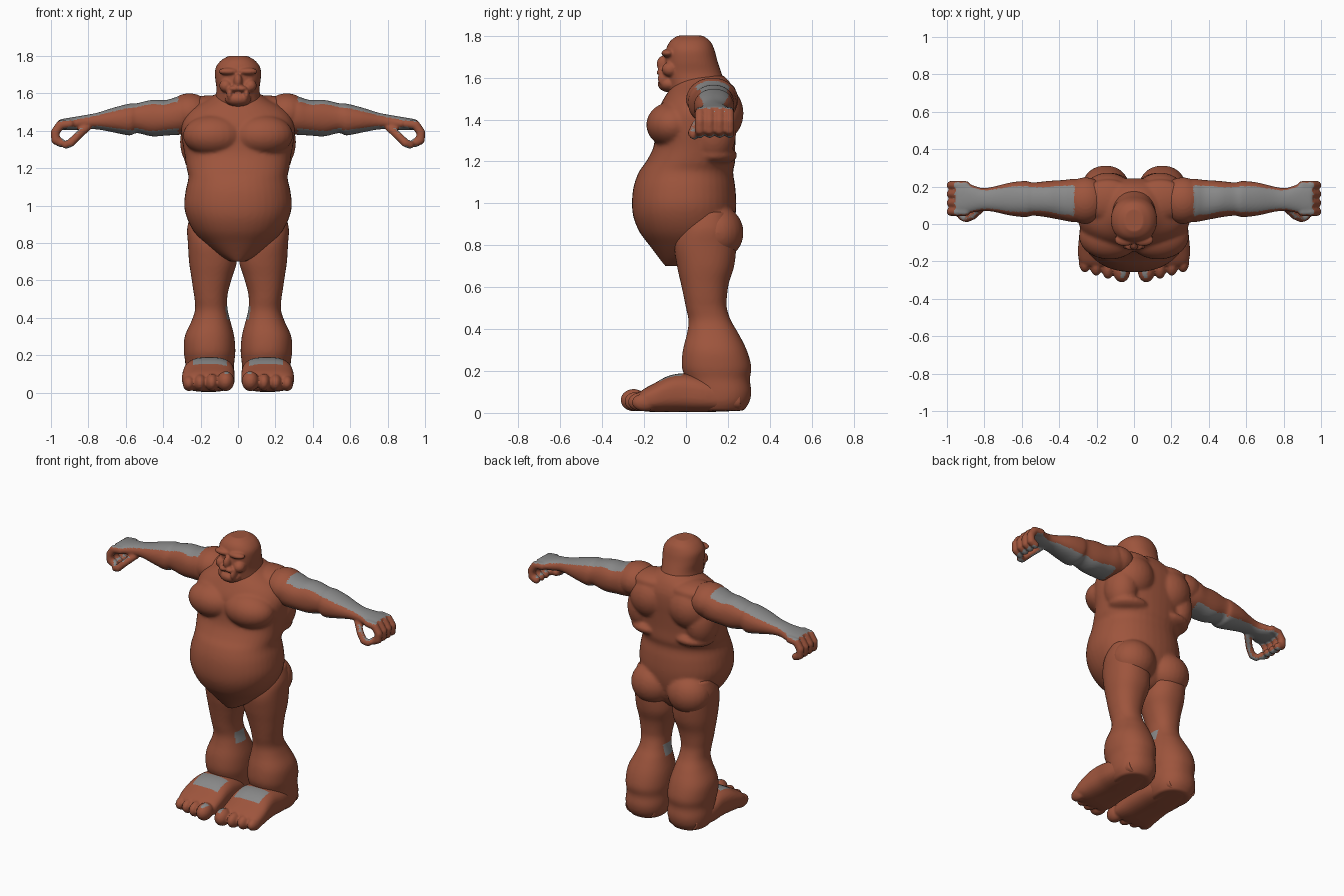
import bpy
import bmesh
import math
from mathutils import Matrix, Vector

default_cube = bpy.data.objects.get("Cube")
if default_cube:
    bpy.data.objects.remove(default_cube, do_unlink=True)


def make_material(name, colour):
    material = bpy.data.materials.new(name)
    material.use_nodes = True
    material.diffuse_color = colour
    shader = next(n for n in material.node_tree.nodes if n.type == "BSDF_PRINCIPLED")
    shader.inputs["Base Color"].default_value = colour
    shader.inputs["Roughness"].default_value = .7
    return material


skin = make_material("red brown skin", (.34, .09, .046, 1))
grey = make_material("bare grey", (.25, .25, .25, 1))


def spline(a, b, c, d, t):
    """Catmull-Rom blend between b and c."""
    return b + .5 * t * (c - a + t * (2 * a - 5 * b + 4 * c - d + t * (3 * (b - c) + d - a)))


def loft(bm, axis, rows, power=2.2, sides=40, steps=4):
    """Skin rounded sections; a row is position on the axis, then the limits on the other two axes."""
    others = [i for i in range(3) if i != axis]
    last = len(rows) - 1
    sections = []
    for i in range(last):
        near = [rows[max(0, min(last, i + k))] for k in (-1, 0, 1, 2)]
        for s in range(steps):
            sections.append([spline(*values, s / steps) for values in zip(*near)])
    sections.append(rows[-1])
    rings = []
    for position, a0, a1, b0, b1 in sections:
        ring = []
        for k in range(sides):
            angle = math.tau * k / sides
            c, s = math.cos(angle), math.sin(angle)
            point = Vector()
            point[axis] = position
            point[others[0]] = (a0 + a1) / 2 + (a1 - a0) / 2 * math.copysign(abs(c) ** (2 / power), c)
            point[others[1]] = (b0 + b1) / 2 + (b1 - b0) / 2 * math.copysign(abs(s) ** (2 / power), s)
            ring.append(bm.verts.new(point))
        rings.append(ring)
    for lower, upper in zip(rings, rings[1:]):
        for k in range(sides):
            n = (k + 1) % sides
            bm.faces.new((lower[k], lower[n], upper[n], upper[k]))
    bm.faces.new(rings[0])
    bm.faces.new(rings[-1])


def blob(bm, centre, radii):
    matrix = Matrix.Translation(centre) @ Matrix.Diagonal((*radii, 1))
    bmesh.ops.create_uvsphere(bm, u_segments=24, v_segments=16, radius=1, matrix=matrix)


def blob_pair(bm, centre, radii):
    for side in (-1, 1):
        blob(bm, (side * centre[0], centre[1], centre[2]), radii)


def digit(bm, path, radius):
    """String overlapping balls along a path."""
    for start, end in zip(path, path[1:]):
        start, end = Vector(start), Vector(end)
        for s in range(5):
            blob(bm, start.lerp(end, s / 4), (radius,) * 3)


def finish(name, bm, voxel, smoothing, side=1, is_grey=None):
    """Fuse the forms into one smooth skin and colour its faces."""
    for vert in bm.verts:
        vert.co.x *= side
    bmesh.ops.recalc_face_normals(bm, faces=bm.faces)
    mesh = bpy.data.meshes.new(name)
    bm.to_mesh(mesh)
    bm.free()
    part = bpy.data.objects.new(name, mesh)
    bpy.context.scene.collection.objects.link(part)
    fuse = part.modifiers.new("fuse", "REMESH")
    fuse.mode = "VOXEL"
    fuse.voxel_size = voxel
    soften = part.modifiers.new("soften", "SMOOTH")
    soften.factor = .5
    soften.iterations = smoothing
    bpy.context.view_layer.update()
    graph = bpy.context.evaluated_depsgraph_get()
    fused = bpy.data.meshes.new_from_object(part.evaluated_get(graph))
    part.modifiers.clear()
    part.data = fused
    bpy.data.meshes.remove(mesh)
    fused.name = name
    fused.materials.clear()
    fused.materials.append(skin)
    fused.materials.append(grey)
    mirror = Vector((side, 1, 1))
    for face in fused.polygons:
        face.use_smooth = True
        if is_grey and is_grey(face.center * mirror, face.normal * mirror):
            face.material_index = 1


# Torso: hanging belly, chest, back and buttocks
bm = bmesh.new()
profile = [(.7, .04, -.1, .08), (.74, .11, -.13, .16), (.8, .18, -.175, .2),
           (.86, .235, -.22, .22), (.93, .272, -.25, .235), (1, .288, -.258, .24),
           (1.08, .28, -.25, .235), (1.15, .265, -.225, .225), (1.2, .275, -.19, .235),
           (1.27, .285, -.155, .235), (1.36, .3, -.145, .24), (1.44, .3, -.135, .245),
           (1.51, .26, -.1, .24), (1.57, .16, -.06, .215), (1.61, .1, -.03, .18)]
loft(bm, 2, [(z, -w, w, front, back) for z, w, front, back in profile])
blob_pair(bm, (.13, -.065, 1.375), (.165, .125, .11))    # chest muscles
blob_pair(bm, (.14, .15, 1.43), (.14, .125, .14))        # shoulder blades
blob_pair(bm, (.21, .13, 1.34), (.1, .11, .15))          # flanks
blob_pair(bm, (.15, .13, 1.23), (.135, .115, .05))       # back rolls
blob_pair(bm, (.14, .13, 1.535), (.15, .11, .055))       # neck muscles
blob_pair(bm, (.13, .15, .86), (.14, .125, .13))         # buttocks
finish("torso", bm, .01, 6)

# Head with thick neck, brow, nose and drooping moustache
bm = bmesh.new()
profile = [(1.49, .14, -.07, .2), (1.56, .125, -.085, .19), (1.62, .115, -.1, .17),
           (1.68, .122, -.1, .15), (1.735, .12, -.095, .135), (1.775, .092, -.075, .115),
           (1.8, .05, -.04, .08)]
loft(bm, 2, [(z, -w, w, front, back) for z, w, front, back in profile])
blob(bm, (0, -.08, 1.57), (.07, .055, .04))              # chin
blob(bm, (0, -.108, 1.665), (.023, .032, .04))           # nose
blob_pair(bm, (.05, -.085, 1.717), (.055, .033, .02))    # brow
blob_pair(bm, (.065, -.075, 1.64), (.035, .04, .035))    # cheeks
blob_pair(bm, (.02, -.115, 1.625), (.03, .026, .016))    # moustache
blob_pair(bm, (.045, -.105, 1.595), (.016, .03, .035))   # moustache ends
finish("head", bm, .006, 4)


def arm_grey(p, n):
    return .32 < p.x < .968 and (n.z > .75 or n.z < -.68)


def leg_grey(p, n):
    return .39 < p.z < .46 and .06 < p.y < .15 and n.x < -.6


def foot_grey(p, n):
    instep = -.13 < p.y < -.02 and .06 < p.x < .24 and p.z > .14
    toe = p.y < -.24 and p.x < .07 and p.z > .09
    return n.z > .8 and (instep or toe)


for label, side in (("left", 1), ("right", -1)):
    # Arm with curled hand
    bm = bmesh.new()
    loft(bm, 0, [(.18, .04, .21, 1.4, 1.56), (.3, .01, .24, 1.38, 1.585),
                 (.38, .02, .235, 1.375, 1.565), (.46, .035, .23, 1.37, 1.565),
                 (.54, .045, .222, 1.388, 1.547), (.58, .037, .23, 1.375, 1.545),
                 (.66, .045, .222, 1.39, 1.525), (.75, .065, .2, 1.407, 1.497),
                 (.81, .07, .192, 1.407, 1.485), (.87, .06, .21, 1.403, 1.475),
                 (.93, .05, .222, 1.405, 1.465), (.955, .055, .22, 1.41, 1.46)])
    blob(bm, (.26, .125, 1.495), (.12, .125, .105))      # shoulder
    for k in range(4):
        y = .066 + .047 * k
        digit(bm, [(.9, y, 1.437), (.95, y, 1.432), (.978, y, 1.39),
                   (.975, y, 1.35), (.945, y, 1.335)], .024)
    digit(bm, [(.81, .09, 1.415), (.86, .045, 1.37), (.895, .03, 1.335), (.92, .04, 1.325)], .022)
    finish(label + "_arm", bm, .008, 3, side, arm_grey)

    # Leg with flared calf and heel
    bm = bmesh.new()
    loft(bm, 2, [(.96, .06, .25, .02, .2), (.88, .02, .272, -.03, .23),
                 (.8, .01, .268, -.055, .24), (.7, .006, .262, -.043, .23),
                 (.62, .03, .25, -.025, .205), (.55, .05, .24, -.01, .195),
                 (.5, .058, .232, 0, .195), (.44, .055, .23, .012, .215),
                 (.38, .04, .25, .005, .25), (.3, .02, .285, -.015, .29),
                 (.22, .014, .29, -.02, .312), (.16, .02, .282, 0, .305),
                 (.1, .02, .284, .02, .312), (.05, .028, .278, .03, .302),
                 (.01, .05, .255, .05, .275)])
    finish(label + "_leg", bm, .009, 5, side, leg_grey)

    # Broad foot with four toes
    bm = bmesh.new()
    loft(bm, 1, [(.26, .05, .26, .01, .11), (.1, .025, .287, .004, .165),
                 (0, .02, .288, .004, .188), (-.08, .018, .295, .004, .178),
                 (-.15, .018, .3, .004, .142), (-.2, .022, .292, .008, .115),
                 (-.225, .035, .27, .015, .095)], power=2.8)
    for x, y, width, height in ((.066, -.25, .046, .053), (.139, -.232, .034, .047),
                                (.202, -.215, .034, .045), (.262, -.197, .034, .042)):
        blob(bm, (x, y, height + .008), (width, .062, height))
    finish(label + "_foot", bm, .007, 3, side, foot_grey)
